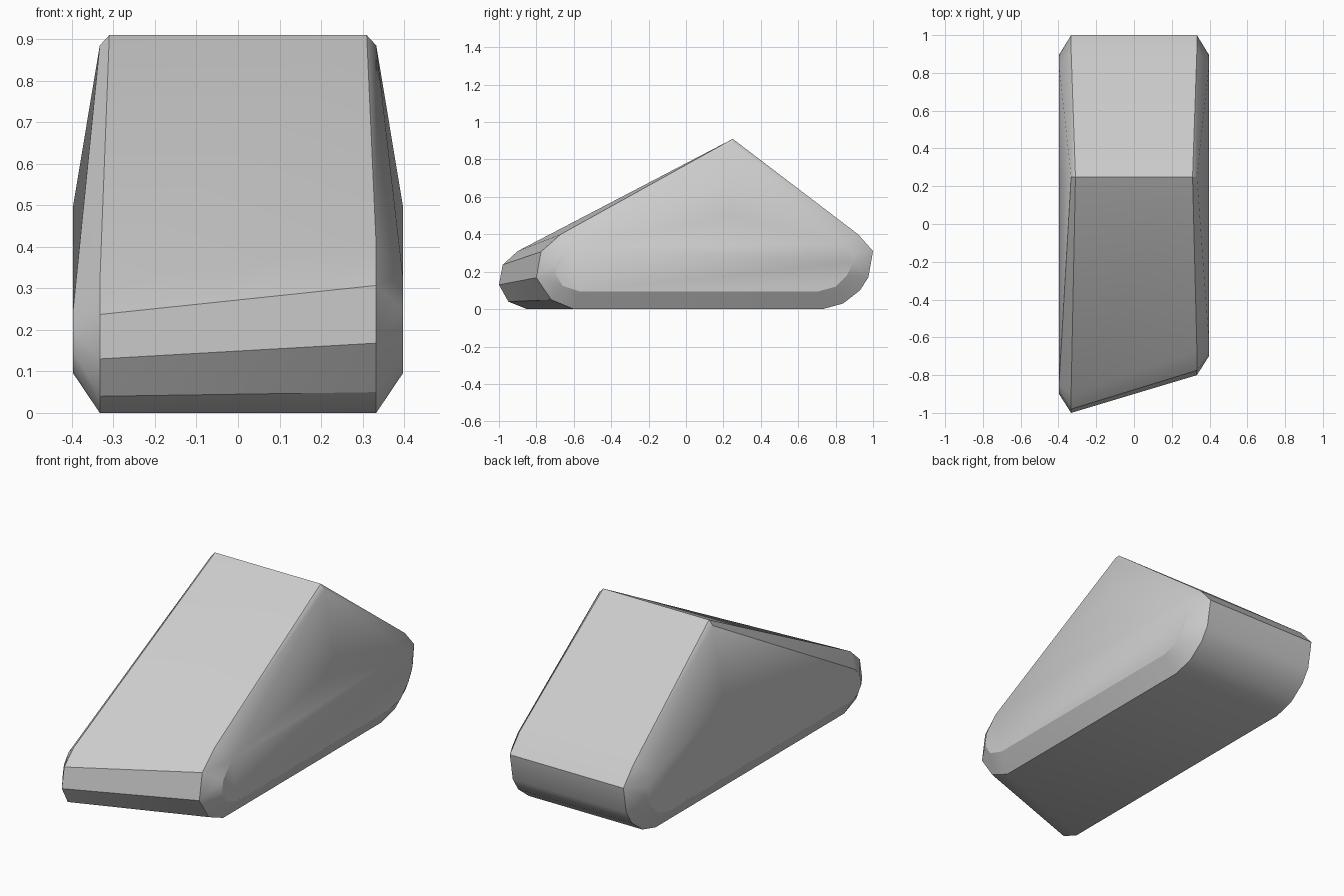
import bpy
import bmesh
import math

cube = bpy.data.objects.get("Cube")
if cube:
    bpy.data.objects.remove(cube, do_unlink=True)

RIM_X, SIDE_X, RIDGE_X, PEAK_Y = 0.333, 0.397, 0.31, 0.25

# Rounded tail outline (y, z), shared by both sides
rim_tail = [(0.92, 0.40), (1.0, 0.31), (0.975, 0.17),
            (0.93, 0.10), (0.84, 0.03), (0.73, 0)]
side_tail = [(0.84, 0.35), (0.89, 0.29), (0.895, 0.25),
             (0.86, 0.18), (0.80, 0.12), (0.71, 0.095)]

# Slanted nose outlines: the left side is shorter than the right
rim_nose = {1: [(-0.6, 0), (-0.72, 0.05), (-0.80, 0.168), (-0.775, 0.307), (-0.67, 0.40)],
            -1: [(-0.85, 0), (-0.95, 0.04), (-1.0, 0.13), (-0.98, 0.237), (-0.90, 0.31)]}
side_nose = {1: [(-0.57, 0.095), (-0.66, 0.125), (-0.70, 0.19), (-0.69, 0.25), (-0.62, 0.33)],
             -1: [(-0.82, 0.095), (-0.87, 0.11), (-0.90, 0.15), (-0.89, 0.20), (-0.85, 0.25)]}

grey = bpy.data.materials.new("plain_grey")
grey.use_nodes = True
colour = (0.6, 0.6, 0.6, 1)
grey.diffuse_color = colour
grey.node_tree.nodes["Principled BSDF"].inputs["Base Color"].default_value = colour

# Wedge body: hull over the bevelled rim and raised side of each half
bm = bmesh.new()
for s in (1, -1):
    rim = rim_nose[s] + [(PEAK_Y, 0.885)] + rim_tail
    side = side_nose[s] + [(PEAK_Y, 0.50)] + side_tail
    for x, outline in ((RIM_X, rim), (SIDE_X, side)):
        for y, z in outline:
            bm.verts.new((s * x, y, z))
    bm.verts.new((s * RIDGE_X, PEAK_Y, 0.91))
hull = bmesh.ops.convex_hull(bm, input=bm.verts)
loose = {g for g in hull["geom_interior"] + hull["geom_unused"]
         if isinstance(g, bmesh.types.BMVert)}
bmesh.ops.delete(bm, geom=list(loose), context='VERTS')
bmesh.ops.dissolve_limit(bm, angle_limit=math.radians(0.5),
                         verts=bm.verts, edges=bm.edges)
bmesh.ops.recalc_face_normals(bm, faces=bm.faces)

mesh = bpy.data.meshes.new("wedge_body")
bm.to_mesh(mesh)
bm.free()
mesh.materials.append(grey)
body = bpy.data.objects.new("wedge_body", mesh)
bpy.context.collection.objects.link(body)

bpy.ops.object.select_all(action='DESELECT')
body.select_set(True)
bpy.context.view_layer.objects.active = body
bpy.ops.object.shade_smooth_by_angle(angle=math.radians(30))
